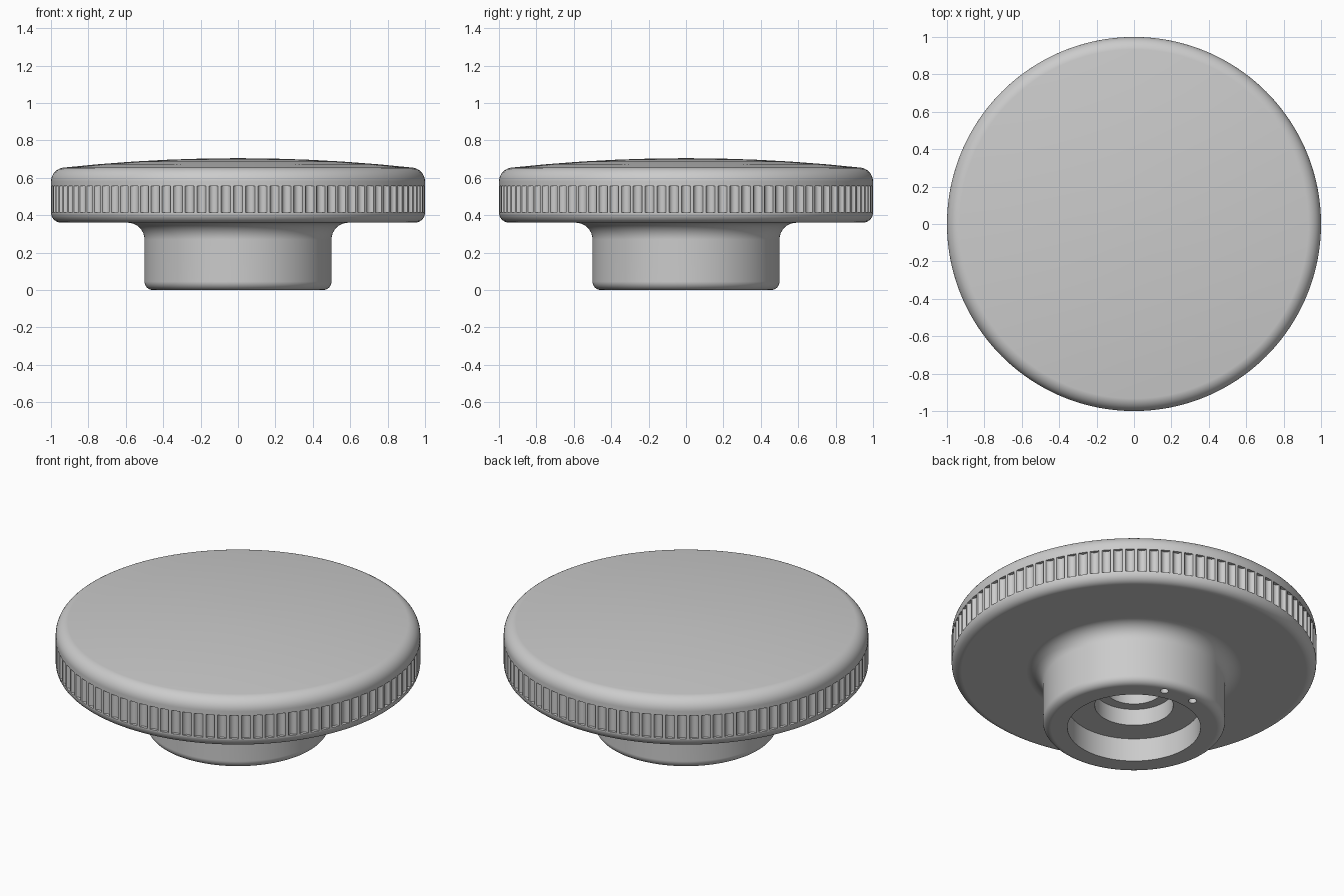
import bpy, bmesh, math
from mathutils import Matrix, Vector

cube = bpy.data.objects.get("Cube")
if cube:
    bpy.data.objects.remove(cube, do_unlink=True)

GROOVES = 96
SEGMENTS = GROOVES * 2

# One plain grey finish
grey = bpy.data.materials.new("plain grey")
grey.use_nodes = True
COLOUR = (0.6, 0.6, 0.6, 1)
grey.diffuse_color = COLOUR
grey.node_tree.nodes["Principled BSDF"].inputs["Base Color"].default_value = COLOUR


def add_object(name, bm):
    mesh = bpy.data.meshes.new(name)
    bm.to_mesh(mesh)
    bm.free()
    mesh.materials.append(grey)
    obj = bpy.data.objects.new(name, mesh)
    bpy.context.collection.objects.link(obj)
    return obj


def arc(r, z, radius, start, end, steps=8):
    """Points of a fillet about (r, z), angles in degrees."""
    angles = [math.radians(start + (end - start) * i / steps) for i in range(steps + 1)]
    return [(r + radius * math.cos(a), z + radius * math.sin(a)) for a in angles]


def add_rod(bm, radius, centre, height, sides):
    bmesh.ops.create_cone(bm, cap_ends=True, segments=sides, radius1=radius, radius2=radius,
                          depth=height, matrix=Matrix.Translation(centre))


# Stepped bore, hub, rim and domed top as one turned profile
bore = [(0, 0.45), (0.155, 0.45), (0.155, 0.24), (0.215, 0.24),
        (0.215, 0.14), (0.365, 0.14), (0.365, 0)]
hub = arc(0.455, 0.045, 0.045, -90, 0) + arc(0.59, 0.27, 0.09, 180, 90)
rim = arc(0.945, 0.415, 0.055, -90, 0)[:-1] + [(1, 0.41)] + arc(0.925, 0.58, 0.075, 0, 84)
edge_r, edge_z = rim[-1]
dome = [(edge_r * t, 0.705 - (0.705 - edge_z) * t * t) for t in (0.8, 0.6, 0.4, 0.2, 0)]
profile = bore + hub + rim + dome

bm = bmesh.new()
verts = [bm.verts.new((r, 0, z)) for r, z in profile]
edges = [bm.edges.new(pair) for pair in zip(verts, verts[1:])]
bmesh.ops.spin(bm, geom=verts + edges, cent=(0, 0, 0), axis=(0, 0, 1),
               angle=math.tau, steps=SEGMENTS, use_duplicate=False)
bmesh.ops.remove_doubles(bm, verts=bm.verts, dist=0.0001)
bmesh.ops.recalc_face_normals(bm, faces=bm.faces)
knob = add_object("knob", bm)

# Cutter: grip grooves round the rim and two small holes under the hub
bm = bmesh.new()
for i in range(GROOVES):
    a = math.tau * i / GROOVES
    add_rod(bm, 0.026, Vector((1.007 * math.cos(a), 1.007 * math.sin(a), 0.485)), 0.14, 20)
for degrees in (72.5, 97.5):
    a = math.radians(degrees)
    add_rod(bm, 0.023, Vector((0.435 * math.cos(a), 0.435 * math.sin(a), 0)), 0.16, 20)
cutter = add_object("groove_cutter", bm)
cutter.hide_render = True

cut = knob.modifiers.new("grooves", "BOOLEAN")
cut.operation = "DIFFERENCE"
cut.solver = "EXACT"
cut.object = cutter

bpy.ops.object.select_all(action="DESELECT")
knob.select_set(True)
bpy.context.view_layer.objects.active = knob
bpy.ops.object.modifier_apply(modifier=cut.name)
bpy.data.objects.remove(cutter, do_unlink=True)

# Smooth turned surfaces, crisp cut edges
bpy.ops.object.shade_smooth_by_angle(angle=math.radians(30))
weighted = knob.modifiers.new("clean shading", "WEIGHTED_NORMAL")
weighted.keep_sharp = True
